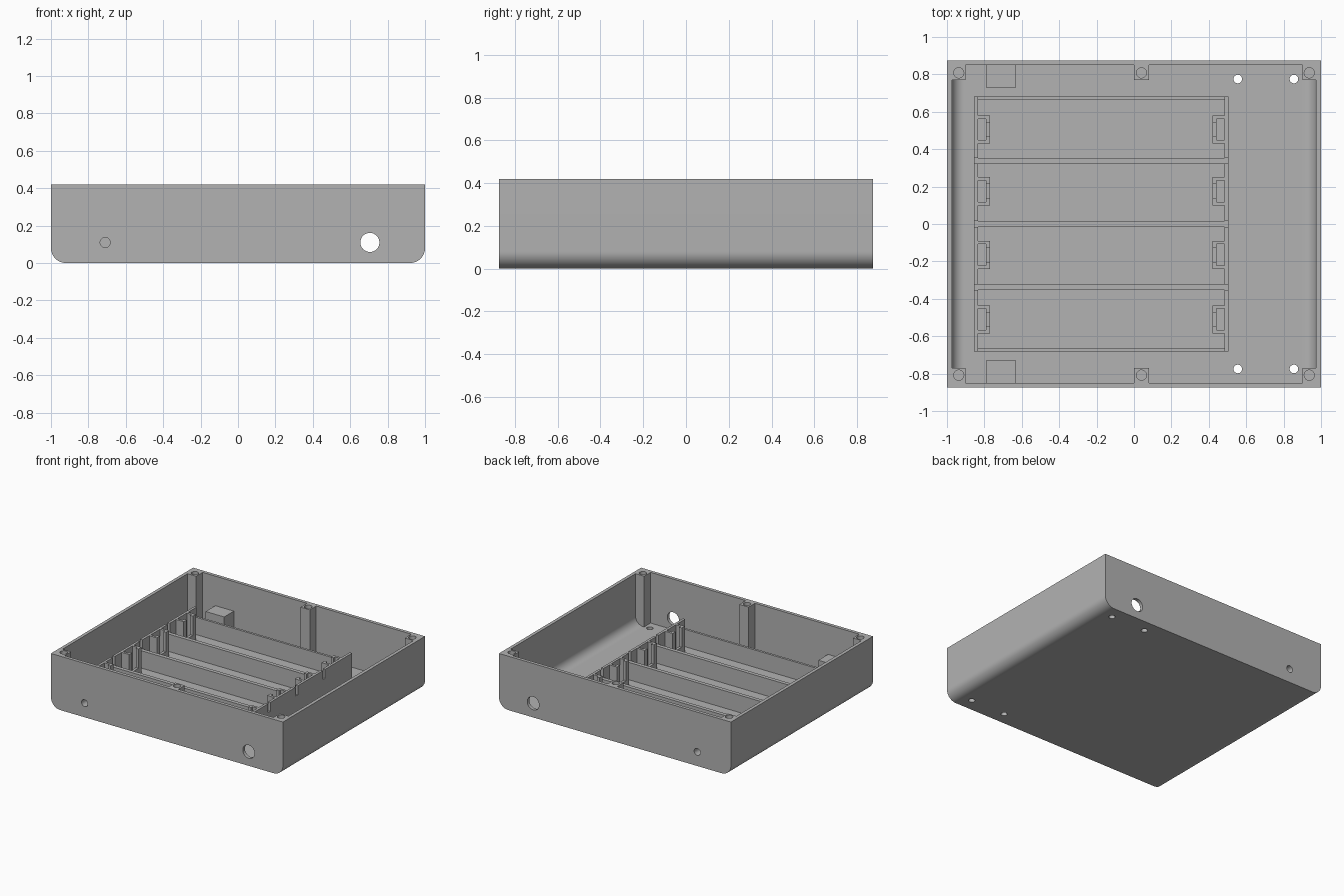
import bpy, bmesh, math
from mathutils import Matrix, Vector

if "Cube" in bpy.data.objects:
    bpy.data.objects.remove(bpy.data.objects["Cube"], do_unlink=True)

H, HALF_Y, WALL, FLOOR = 0.42, 0.875, 0.026, 0.025

grey = bpy.data.materials.new("plain grey")
grey.use_nodes = True
grey.diffuse_color = (0.45, 0.45, 0.45, 1)
grey.node_tree.nodes["Principled BSDF"].inputs["Base Color"].default_value = grey.diffuse_color


def make(name, bm):
    mesh = bpy.data.meshes.new(name)
    bmesh.ops.recalc_face_normals(bm, faces=bm.faces)
    bm.to_mesh(mesh)
    bm.free()
    mesh.materials.append(grey)
    ob = bpy.data.objects.new(name, mesh)
    bpy.context.collection.objects.link(ob)
    return ob


def add_box(bm, x0, x1, y0, y1, z0, z1):
    x0, x1 = sorted((x0, x1))
    y0, y1 = sorted((y0, y1))
    mat = Matrix.Translation(((x0 + x1) / 2, (y0 + y1) / 2, (z0 + z1) / 2))
    mat = mat @ Matrix.Diagonal((x1 - x0, y1 - y0, z1 - z0, 1))
    bmesh.ops.create_cube(bm, size=1, matrix=mat)


def add_rod(bm, centre, radius, length, axis="Z"):
    mat = Matrix.Translation(centre)
    if axis == "Y":
        mat = mat @ Matrix.Rotation(math.pi / 2, 4, "X")
    bmesh.ops.create_cone(bm, cap_ends=True, segments=32, radius1=radius,
                          radius2=radius, depth=length, matrix=mat)


def trough(name, half_x, half_y, z0, z1, r):
    """Extruded section with rounded lower long edges."""
    pts = [(half_x, z1)]
    for i in range(13):
        a = -math.pi / 2 * i / 12
        pts.append((half_x - r + r * math.cos(a), z0 + r + r * math.sin(a)))
    pts += [(-x, z) for x, z in reversed(pts)]
    bm = bmesh.new()
    face = bm.faces.new([bm.verts.new((x, -half_y, z)) for x, z in pts])
    out = bmesh.ops.extrude_face_region(bm, geom=[face])
    verts = [g for g in out["geom"] if isinstance(g, bmesh.types.BMVert)]
    bmesh.ops.translate(bm, verts=verts, vec=Vector((0, 2 * half_y, 0)))
    return make(name, bm)


def subtract(target, cutter):
    mod = target.modifiers.new("cut", "BOOLEAN")
    mod.operation, mod.solver, mod.object = "DIFFERENCE", "EXACT", cutter
    bpy.context.view_layer.objects.active = target
    bpy.ops.object.modifier_apply(modifier=mod.name)
    bpy.data.objects.remove(cutter, do_unlink=True)


# Cavity, with screw posts and end blocks left standing in it
case = trough("case_shell", 1, HALF_Y, 0, H, 0.08)
cavity = trough("cavity", 1 - WALL, HALF_Y - WALL, FLOOR, H + 0.1, 0.065)
solids = bmesh.new()
for s in (-1, 1):
    for x0, x1 in ((-1.1, -0.9), (0, 0.08), (0.9, 1.1)):
        add_box(solids, x0, x1, s * 0.77, s * 0.95, -0.1, 0.7)
    add_box(solids, -0.79, -0.63, s * 0.73, s * 0.95, -0.1, 0.19)
subtract(cavity, make("solids", solids))
subtract(case, cavity)

# Screw bores, floor holes, cable holes and blind side bores
holes = bmesh.new()
for s in (-1, 1):
    for x in (-0.937, 0.04, 0.937):
        add_rod(holes, (x, s * 0.808, H), 0.027, 0.4)
    for x in (0.555, 0.855):
        add_rod(holes, (x, s * 0.775, 0), 0.023, 0.2)
    add_rod(holes, (0.705, s * HALF_Y, 0.11), 0.051, 0.2, "Y")
    add_rod(holes, (-0.71, s * HALF_Y, 0.11), 0.027, 0.2, "Y")
subtract(case, make("holes", holes))

# Cell tray: low dividers between taller end walls
LEFT, RIGHT, EDGE, TOP, LOW = -0.855, 0.505, 0.683, 0.23, 0.16
BASE = FLOOR - 0.01
gaps = [-0.338, 0, 0.338]
dividers = bmesh.new()
for y in gaps:
    add_box(dividers, LEFT, RIGHT, y - 0.015, y + 0.015, BASE, LOW)
for s in (-1, 1):
    add_box(dividers, LEFT + 0.02, RIGHT - 0.02, s * EDGE, s * (EDGE - 0.018), BASE, LOW)
make("cell_dividers", dividers)

ends = bmesh.new()
clips = bmesh.new()
starts = [-EDGE] + [y + 0.015 for y in gaps]
stops = [y - 0.015 for y in gaps] + [EDGE]
for wall, d in ((LEFT, 1), (RIGHT, -1)):
    inner, lip, front = wall + d * 0.02, wall + d * 0.063, wall + d * 0.085
    for y0, y1 in zip(starts, stops):
        add_box(ends, wall, inner, y0, y1, BASE, TOP)
    # Contact holders: two arms and a slotted front plate
    for y in (-0.51, -0.165, 0.175, 0.505):
        for s in (-1, 1):
            add_box(clips, inner, lip, y + s * 0.075, y + s * 0.057, BASE, TOP)
            add_box(clips, lip, front, y + s * 0.075, y + s * 0.038, BASE, TOP)
        add_box(clips, lip, front, y - 0.038, y + 0.038, BASE, 0.08)
make("tray_end_walls", ends)
make("contact_holders", clips)

# Smooth the rounded edges and bores, keep the rest crisp
bpy.ops.object.select_all(action="DESELECT")
case.select_set(True)
bpy.context.view_layer.objects.active = case
bpy.ops.object.shade_smooth_by_angle(angle=math.radians(30))
